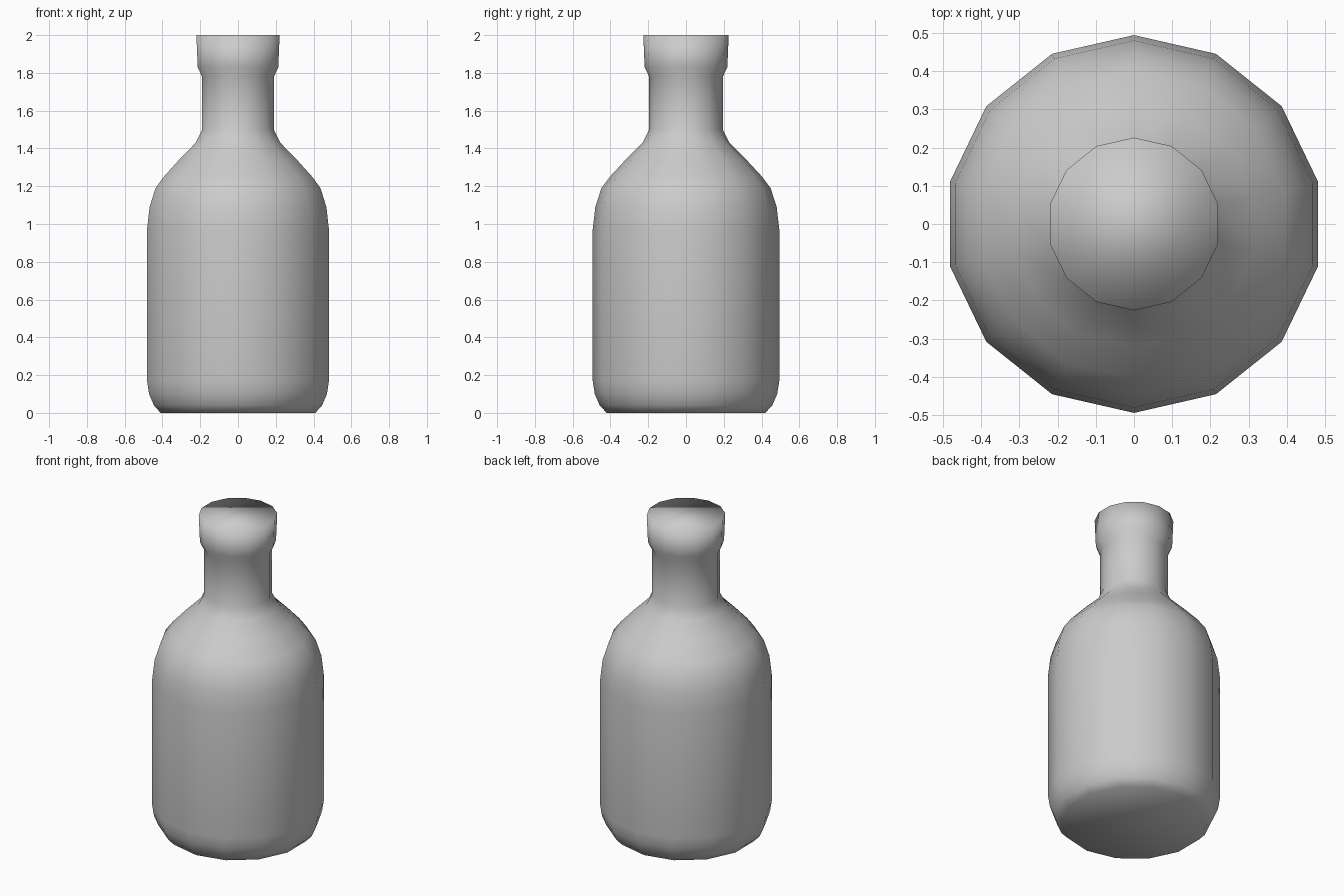
import bpy
import bmesh
from math import cos, sin, pi

cube = bpy.data.objects.get("Cube")
if cube:
    bpy.data.objects.remove(cube, do_unlink=True)

SIDES = 14


def make_material(name, color):
    mat = bpy.data.materials.new(name)
    mat.use_nodes = True
    mat.diffuse_color = color
    mat.node_tree.nodes["Principled BSDF"].inputs["Base Color"].default_value = color
    return mat


def lathe(name, profile, mat):
    """Turn a (radius, height) profile into a closed, smooth-shaded solid."""
    bm = bmesh.new()
    rings = []
    for radius, z in profile:
        angles = [pi / 2 + 2 * pi * k / SIDES for k in range(SIDES)]
        rings.append([bm.verts.new((radius * cos(a), radius * sin(a), z)) for a in angles])
    for low, high in zip(rings, rings[1:]):
        for k in range(SIDES):
            n = (k + 1) % SIDES
            bm.faces.new((low[k], low[n], high[n], high[k]))
    # Flat base and closed mouth
    bm.faces.new(rings[0][::-1])
    bm.faces.new(rings[-1])
    for face in bm.faces:
        face.smooth = True
    mesh = bpy.data.meshes.new(name)
    bm.to_mesh(mesh)
    bm.free()
    mesh.materials.append(mat)
    obj = bpy.data.objects.new(name, mesh)
    bpy.context.collection.objects.link(obj)
    return obj


# Outline from base to mouth
base = [(0.42, 0), (0.457, 0.04), (0.483, 0.1), (0.494, 0.17)]
shoulder = [(0.494, 0.97), (0.48, 1.09), (0.448, 1.19), (0.403, 1.25), (0.32, 1.34), (0.23, 1.43)]
neck = [(0.195, 1.5), (0.195, 1.78)]
lip = [(0.219, 1.83), (0.226, 2)]

lathe("bottle", base + shoulder + neck + lip, make_material("light grey", (0.6, 0.6, 0.6, 1)))
